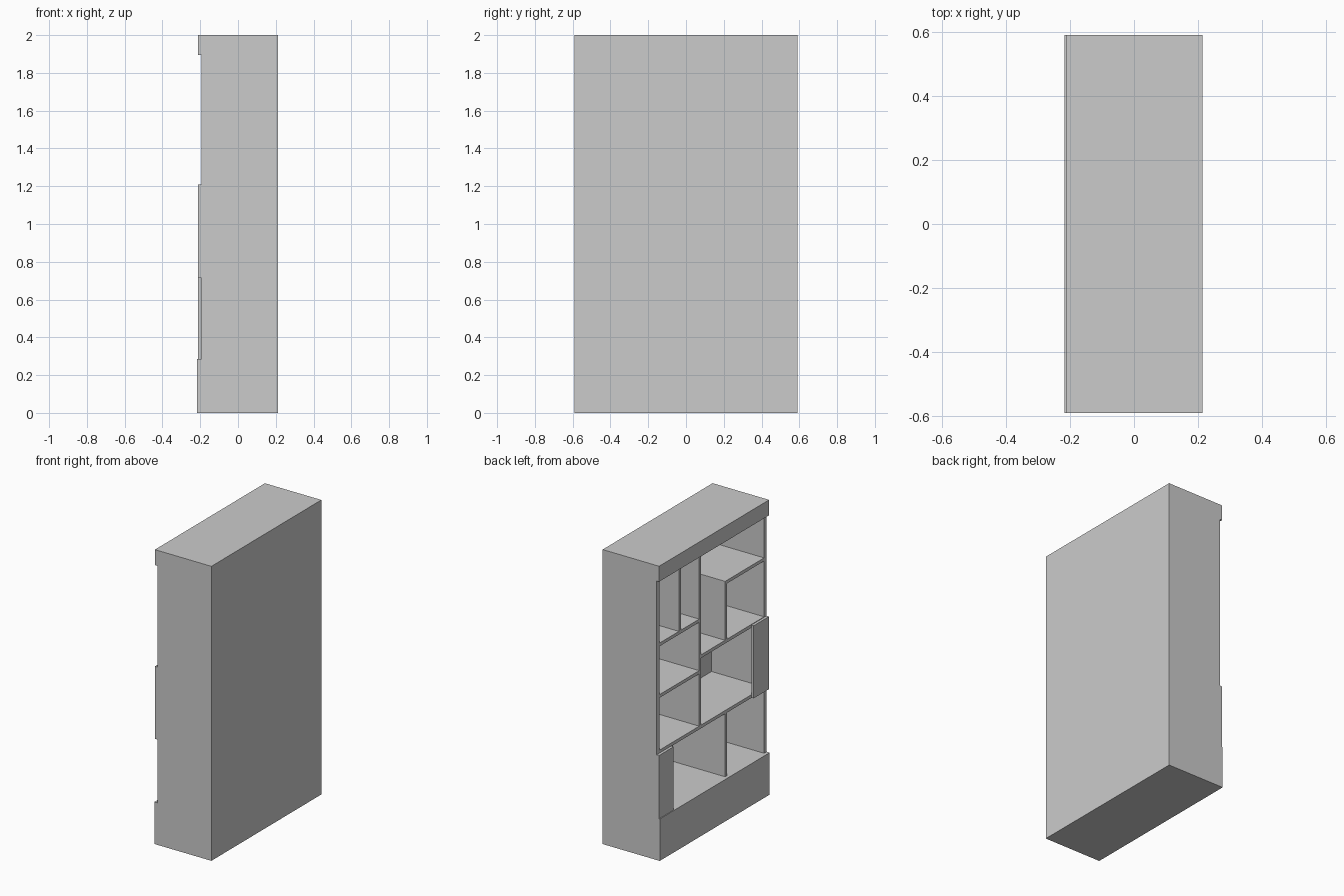
import bpy

if "Cube" in bpy.data.objects:
    bpy.data.objects.remove(bpy.data.objects["Cube"])

HALF = 0.59            # half width along y
FRONT, BACK = -0.193, 0.213
T = 0.022              # board thickness


def box(name, x, u, z):
    """Box from ranges; u is the distance from the +y side of the open face."""
    bpy.ops.mesh.primitive_cube_add(
        size=1, location=(sum(x) / 2, HALF - sum(u) / 2, sum(z) / 2))
    ob = bpy.context.object
    ob.name = name
    ob.scale = (x[1] - x[0], u[1] - u[0], z[1] - z[0])
    bpy.ops.object.transform_apply(location=False, rotation=False, scale=True)
    return ob


W = 2 * HALF
S = 0.028              # side panel thickness
INNER = (FRONT, BACK - 0.012)

# Carcass: sides, back, base and top
box("side_left", (FRONT, BACK), (0, S), (0.285, 1.9))
box("side_right", (FRONT, BACK), (W - S, W), (0.285, 1.9))
box("back_panel", (BACK - 0.012, BACK), (S, W - S), (0.285, 1.9))
box("base_plinth", (-0.216, BACK), (0, W), (0, 0.285))
box("top_header", (-0.211, BACK), (0, W), (1.895, 2.0))

MID, RIGHT, SMALL = 0.456, 0.734, 0.238   # divider positions

# Horizontal shelves: start, end, underside height
shelves = {
    "shelf_full": (S, W - S, 0.713),
    "shelf_left_lower": (S, MID, 1.09),
    "shelf_left_upper": (S, MID, 1.44),
    "shelf_right_lower": (MID + T, W - S, 1.19),
    "shelf_right_upper": (RIGHT, W - S, 1.59),
}
for name, (a, b, z) in shelves.items():
    box(name, INNER, (a, b), (z, z + T))

# Vertical dividers: position, bottom, top
dividers = {
    "divider_middle": (MID, 0.713 + T, 1.895),
    "divider_small": (SMALL, 1.44 + T, 1.895),
    "divider_right": (RIGHT, 1.19 + T, 1.59),
    "divider_bottom": (RIGHT, 0.285, 0.713),
}
for name, (u, a, b) in dividers.items():
    box(name, INNER, (u, u + T), (a, b))

# Narrow front panels
box("front_panel_lower", (-0.211, FRONT), (0, 0.155), (0.285, 0.715))
box("front_panel_upper", (-0.211, FRONT), (W - 0.165, W), (0.715, 1.208))
